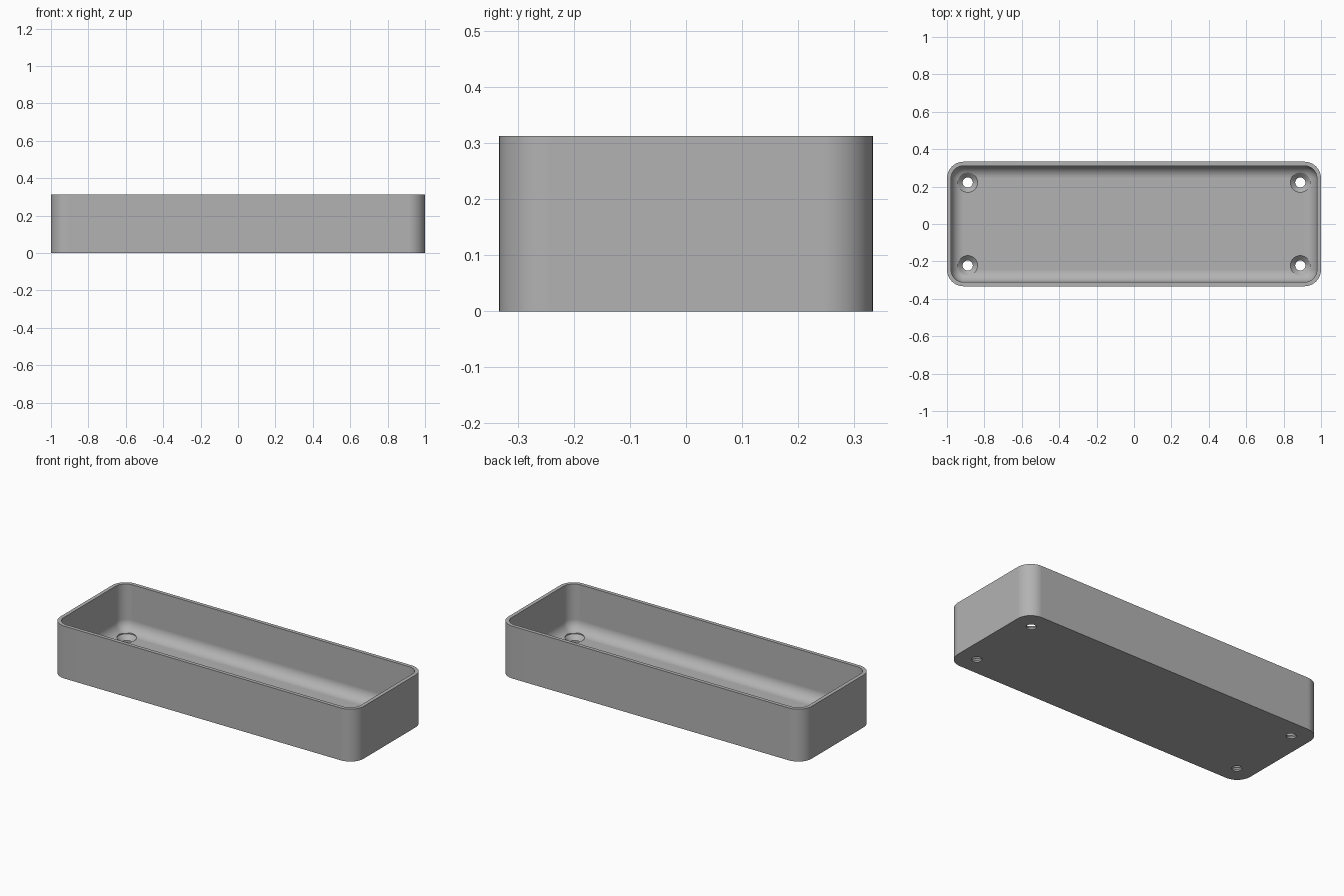
import bpy, bmesh, math

if "Cube" in bpy.data.objects:
    bpy.data.objects.remove(bpy.data.objects["Cube"], do_unlink=True)

HALF_X, HALF_Y, HEIGHT = 1.0, 0.333, 0.312
CORNER, WALL, FLOOR, FILLET = 0.089, 0.022, 0.035, 0.066
HOLE_X, HOLE_Y, HOLE_R, SINK_R = 0.889, 0.222, 0.027, 0.053
STEPS = 12

grey = bpy.data.materials.new("plain grey")
grey.use_nodes = True
colour = (0.45, 0.45, 0.45, 1)
grey.diffuse_color = colour
grey.node_tree.nodes["Principled BSDF"].inputs["Base Color"].default_value = colour


def mesh_object(name, bm):
    bmesh.ops.recalc_face_normals(bm, faces=bm.faces)
    mesh = bpy.data.meshes.new(name)
    bm.to_mesh(mesh)
    bm.free()
    mesh.materials.append(grey)
    obj = bpy.data.objects.new(name, mesh)
    bpy.context.collection.objects.link(obj)
    return obj


def skin(bm, loops):
    """Bridge equal vertex loops and cap both ends."""
    rings = [[bm.verts.new(p) for p in loop] for loop in loops]
    n = len(rings[0])
    for a, b in zip(rings, rings[1:]):
        for i in range(n):
            j = (i + 1) % n
            bm.faces.new((a[i], a[j], b[j], b[i]))
    bm.faces.new(rings[0][::-1])
    bm.faces.new(rings[-1])


def rounded_loop(inset, z):
    """Rounded rectangle, moved inward from the outer outline."""
    r = CORNER - inset
    points = []
    for k, (sx, sy) in enumerate(((1, 1), (-1, 1), (-1, -1), (1, -1))):
        for i in range(STEPS + 1):
            a = math.pi / 2 * (k + i / STEPS)
            points.append((sx * (HALF_X - CORNER) + r * math.cos(a),
                           sy * (HALF_Y - CORNER) + r * math.sin(a), z))
    return points


def circle(x, y, r, z, n=48):
    return [(x + r * math.cos(math.tau * i / n),
             y + r * math.sin(math.tau * i / n), z) for i in range(n)]


# Open tray: outer wall, flat rim, inner wall and rounded floor edge
loops = [rounded_loop(0, 0), rounded_loop(0, HEIGHT), rounded_loop(WALL, HEIGHT)]
for i in range(STEPS + 1):
    a = math.pi / 2 * i / STEPS
    loops.append(rounded_loop(WALL + FILLET * (1 - math.cos(a)),
                              FLOOR + FILLET * (1 - math.sin(a))))
bm = bmesh.new()
skin(bm, loops)
tray = mesh_object("tray", bm)

# Countersunk screw holes in the floor corners
bm = bmesh.new()
for sx in (-1, 1):
    for sy in (-1, 1):
        x, y = sx * HOLE_X, sy * HOLE_Y
        skin(bm, [circle(x, y, HOLE_R, -0.05),
                  circle(x, y, HOLE_R, FLOOR - (SINK_R - HOLE_R)),
                  circle(x, y, SINK_R, FLOOR),
                  circle(x, y, SINK_R, FLOOR + 0.1)])
cutter = mesh_object("screw_hole_cutter", bm)
cutter.hide_render = True

cut = tray.modifiers.new("screw holes", 'BOOLEAN')
cut.operation = 'DIFFERENCE'
cut.solver = 'EXACT'
cut.object = cutter
bpy.context.view_layer.objects.active = tray
tray.select_set(True)
bpy.ops.object.modifier_apply(modifier=cut.name)
bpy.data.objects.remove(cutter, do_unlink=True)

# Smooth rounds with crisp rim and flat walls
bpy.ops.object.shade_smooth_by_angle(angle=math.radians(30))
weighted = tray.modifiers.new("flat faces", 'WEIGHTED_NORMAL')
weighted.keep_sharp = True
